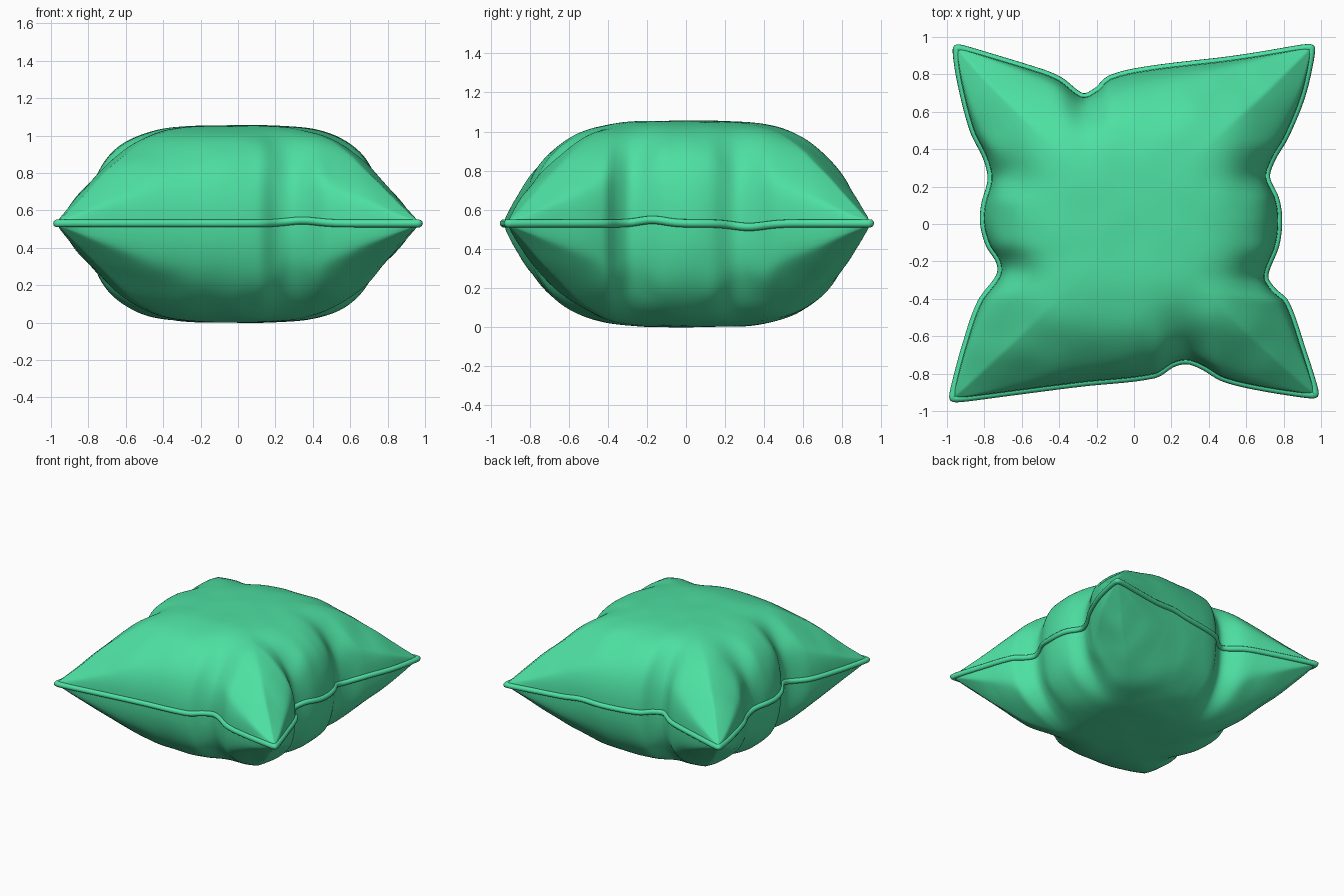
import bpy, bmesh, math
from mathutils import Vector, noise

cube = bpy.data.objects.get("Cube")
if cube:
    bpy.data.objects.remove(cube)

fabric = bpy.data.materials.new("green_fabric")
fabric.use_nodes = True
GREEN = (0.075, 0.74, 0.36, 1)
fabric.diffuse_color = GREEN
fabric.node_tree.nodes["Principled BSDF"].inputs["Base Color"].default_value = GREEN

N = 120          # grid cells per side
SEAM_Z, UP, DOWN = 0.53, 0.525, 0.53
PIPE = 0.021
FADE = 4         # how quickly the border shape fades inwards

# Seam outline: (position along the side, distance from the centre line)
FRONT = [(-.99, .94), (-.72, .91), (-.29, .86), (.11, .815), (.21, .755), (.29, .74),
         (.375, .77), (.48, .83), (.67, .875), (.99, .92)]
BACK = [(-.97, .95), (-.51, .82), (-.4, .775), (-.28, .69), (-.2, .72), (-.13, .785),
        (.08, .835), (.56, .89), (.97, .95)]
RIGHT = [(-.92, .99), (-.67, .91), (-.42, .82), (-.355, .75), (-.28, .71), (-.11, .77),
         (.02, .785), (.13, .77), (.25, .72), (.35, .75), (.47, .82), (.69, .91), (.95, .97)]
LEFT = [(-.94, .99), (-.645, .91), (-.42, .83), (-.28, .73), (-.2, .73), (-.11, .785),
        (0, .815), (.1, .81), (.24, .775), (.355, .8), (.5, .87), (.745, .935), (.95, .97)]
# Pinches as grid coordinates on the border
PINCHES = [(.3, -1), (-.29, 1), (1, -.3), (1, .28), (-1, -.25), (-1, .27)]


def curve(pts, x):
    """Smooth cubic through the points, evaluated at x."""
    def slope(i):
        a, b = pts[max(i - 1, 0)], pts[min(i + 1, len(pts) - 1)]
        return (b[1] - a[1]) / (b[0] - a[0])
    i = max(k for k in range(len(pts) - 1) if k == 0 or pts[k][0] <= x)
    (x0, y0), (x1, y1) = pts[i], pts[i + 1]
    h = x1 - x0
    t = (x - x0) / h
    a, b = slope(i) * h, slope(i + 1) * h
    return y0 + t * (a + t * (3 * (y1 - y0) - 2 * a - b + t * (2 * (y0 - y1) + a + b)))


def side(pts, t, sign, vertical):
    along = pts[0][0] + (pts[-1][0] - pts[0][0]) * (t + 1) / 2
    out = sign * (curve(pts, along) - 0.013)
    return Vector((out, along)) if vertical else Vector((along, out))


def plan(s, t):
    """Position seen from above; border shape fades towards the middle."""
    a, b = (1 + s) / 2, (1 + t) / 2
    bl, br = side(FRONT, -1, -1, False), side(FRONT, 1, -1, False)
    tl, tr = side(BACK, -1, 1, False), side(BACK, 1, 1, False)
    p = (bl * (1 - a) + br * a) * (1 - b) + (tl * (1 - a) + tr * a) * b
    p += (side(RIGHT, t, 1, True) - br.lerp(tr, b)) * a ** FADE
    p += (side(LEFT, t, -1, True) - bl.lerp(tl, b)) * (1 - a) ** FADE
    p += (side(BACK, s, 1, False) - tl.lerp(tr, a)) * b ** FADE
    p += (side(FRONT, s, -1, False) - bl.lerp(br, a)) * (1 - b) ** FADE
    return p * (1 - 0.01 * abs(s * t) ** 30)


def bump(x, width):
    return math.exp(-(x / width) ** 2)


def puff(s, t):
    """Filled height from seam (0) to crown (1), creased at the pinches."""
    near, far = sorted((1 - abs(s), 1 - abs(t)))
    if near < 1e-6:
        return 0
    body = math.sqrt((1 - abs(s) ** 3.6) * (1 - abs(t) ** 3.6))
    corner = 2.2 * (near + 0.3 * (far - near))      # straight-sided corner cones
    f = (body ** -8 + corner ** -8) ** -0.125
    for ps, pt in PINCHES:
        along, inward = (t - pt, s - ps) if abs(ps) == 1 else (s - ps, t - pt)
        fade = bump(inward, 0.22)
        f *= 1 - 0.13 * bump(along, 0.05 + 0.3 * abs(inward)) * fade
        f *= 1 + 0.05 * bump(abs(along) - 0.14, 0.07) * fade
    return f


def seam_z(s, t):
    wave = bump(t + 0.2, 0.1) - bump(t - 0.33, 0.12)
    return SEAM_Z + 0.018 * wave * s ** 6 + 0.015 * bump(s - 0.35, 0.12) * t ** 6


# Grid lines gather towards the seam
LINE = [0.4 * u + 0.6 * math.sin(u * math.pi / 2) for u in (2 * i / N - 1 for i in range(N + 1))]

bm = bmesh.new()
grids = {}
for sign, height in ((1, UP), (-1, DOWN)):
    for i, s in enumerate(LINE):
        for j, t in enumerate(LINE):
            border = i in (0, N) or j in (0, N)
            if border and sign < 0:
                grids[sign, i, j] = grids[1, i, j]
                continue
            p, f = plan(s, t), puff(s, t)
            z = seam_z(s, t) + sign * height * f
            if not border:   # soft cloth wrinkles, strongest near the seam
                w = noise.noise(Vector((p.x * 5, p.y * 5, sign * 3)))
                z += sign * w * 0.04 * f * (1.1 - f)
            grids[sign, i, j] = bm.verts.new((p.x, p.y, z))
    for i in range(N):
        for j in range(N):
            quad = [grids[sign, i + a, j + b] for a, b in ((0, 0), (1, 0), (1, 1), (0, 1))]
            bm.faces.new(quad[::sign])

# Border loop for the piping
ring = ([(i, 0) for i in range(N)] + [(N, j) for j in range(N)]
        + [(i, N) for i in range(N, 0, -1)] + [(0, j) for j in range(N, 0, -1)])
path = [grids[1, i, j].co.copy() for i, j in ring]

mesh = bpy.data.meshes.new("cushion_body")
bm.to_mesh(mesh)
bm.free()
body = bpy.data.objects.new("cushion_body", mesh)
mesh.materials.append(fabric)
mesh.polygons.foreach_set("use_smooth", [True] * len(mesh.polygons))
bpy.context.collection.objects.link(body)

# Piping tube along the seam
cord = bpy.data.curves.new("seam_piping", "CURVE")
cord.dimensions = "3D"
cord.bevel_depth = PIPE
cord.bevel_resolution = 3
line = cord.splines.new("POLY")
line.points.add(len(path) - 1)
for point, co in zip(line.points, path):
    point.co = (*co, 1)
line.use_cyclic_u = True
line.use_smooth = True
cord.materials.append(fabric)
bpy.context.collection.objects.link(bpy.data.objects.new("seam_piping", cord))
